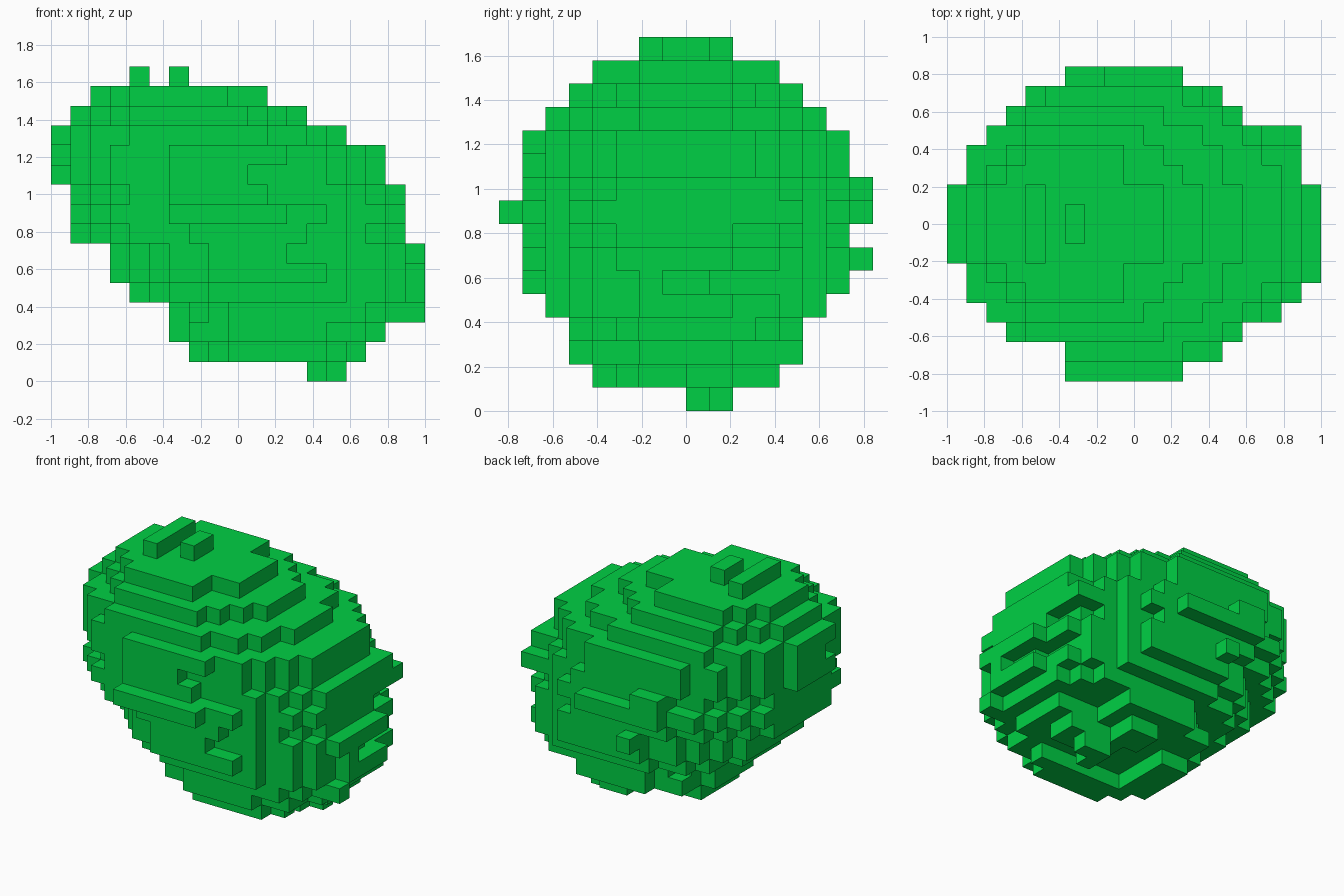
import bpy, bmesh

cube = bpy.data.objects.get("Cube")
if cube:
    bpy.data.objects.remove(cube, do_unlink=True)

S = 2 / 19          # block size
NX, NY = 19, 16     # grid width and depth

# Each layer from the bottom up: x start, x end, y start, y end, in blocks
layers = [
    (7, 16, 4, 12), (6, 17, 3, 13), (6, 19, 3, 13), (4, 19, 2, 14),
    (3, 19, 1, 15), (3, 19, 1, 15), (1, 18, 1, 15), (1, 18, 0, 16),
    (1, 18, 1, 15), (0, 17, 1, 15), (0, 17, 1, 15), (0, 15, 2, 14),
    (1, 13, 3, 13), (2, 11, 4, 12),
]
# Widest x range of each row, from front to back
rows = [(6, 12), (6, 14), (3, 15), (2, 17), (1, 18), (1, 19), (0, 19), (0, 19),
        (0, 19), (0, 19), (1, 18), (1, 18), (2, 18), (3, 15), (4, 14), (6, 12)]


def block_run(x0, x1, y0, y1, z0, z1):
    return {(i, j, k) for i in range(x0, x1)
            for j in range(y0, y1) for k in range(z0, z1)}


# Rounded leaning body, one oval per layer
P = 2.15
cells = set()
for k, (x0, x1, y0, y1) in enumerate(layers, start=1):
    cx, cy, a, b = (x0 + x1) / 2, (y0 + y1) / 2, (x1 - x0) / 2, (y1 - y0) / 2
    for i, j, _ in block_run(x0, x1, y0, y1, k, k + 1):
        r = abs((i + .5 - cx) / a) ** P + abs((j + .5 - cy) / b) ** P
        if r <= 1 and rows[j][0] <= i < rows[j][1]:
            cells.add((i, j, k))

notches = [
    # front
    (10, 14, 1, 2, 10, 11), (11, 14, 1, 2, 9, 10),
    (5, 7, 1, 2, 7, 8), (12, 14, 1, 2, 6, 7),
    # top platform corners
    (9, 10, 5, 6, 14, 15), (9, 10, 10, 11, 14, 15),
    # both ends
    (0, 1, 6, 7, 11, 12), (17, 18, 10, 11, 7, 8),
    (18, 19, 5, 6, 5, 6), (18, 19, 7, 10, 5, 6), (17, 18, 9, 12, 5, 6),
    (18, 19, 6, 10, 3, 4),
    # underside
    (8, 11, 10, 12, 1, 2), (13, 16, 10, 12, 1, 2), (9, 16, 6, 8, 1, 2),
    (9, 12, 8, 10, 1, 2), (14, 17, 10, 13, 2, 3),
]
for run in notches:
    cells -= block_run(*run)

bumps = [
    # top bars and foot
    (4, 5, 6, 10, 15, 16), (6, 7, 7, 9, 15, 16),
    (13, 14, 8, 10, 0, 1), (14, 15, 9, 10, 0, 1),
    # back
    (8, 9, 15, 16, 6, 7), (6, 8, 15, 16, 9, 10), (6, 12, 15, 16, 8, 9),
    # ledges around the ends
    (15, 18, 12, 13, 8, 9), (16, 18, 4, 12, 8, 9), (16, 18, 6, 12, 9, 10),
    (1, 2, 4, 12, 8, 9), (17, 19, 5, 6, 3, 4),
]
for run in bumps:
    cells |= block_run(*run)

# Skin: one square for every exposed block side
bm = bmesh.new()
verts = {}


def corner(c):
    if c not in verts:
        verts[c] = bm.verts.new(((c[0] - NX / 2) * S, (c[1] - NY / 2) * S, c[2] * S))
    return verts[c]


for c in sorted(cells):
    for axis in range(3):
        u, v = (axis + 1) % 3, (axis + 2) % 3
        for side in (0, 1):
            n = list(c)
            n[axis] += 1 if side else -1
            if tuple(n) in cells:
                continue
            quad = []
            for du, dv in ((0, 0), (1, 0), (1, 1), (0, 1)):
                p = list(c)
                p[axis] += side
                p[u] += du
                p[v] += dv
                quad.append(corner(tuple(p)))
            bm.faces.new(quad if side else quad[::-1])

mesh = bpy.data.meshes.new("block_foliage")
bm.to_mesh(mesh)
bm.free()
foliage = bpy.data.objects.new("block_foliage", mesh)
bpy.context.collection.objects.link(foliage)

# Leaf green
green = bpy.data.materials.new("leaf_green")
green.use_nodes = True
colour = (0.0, 0.63, 0.058, 1)
green.diffuse_color = colour
green.node_tree.nodes["Principled BSDF"].inputs["Base Color"].default_value = colour
mesh.materials.append(green)
